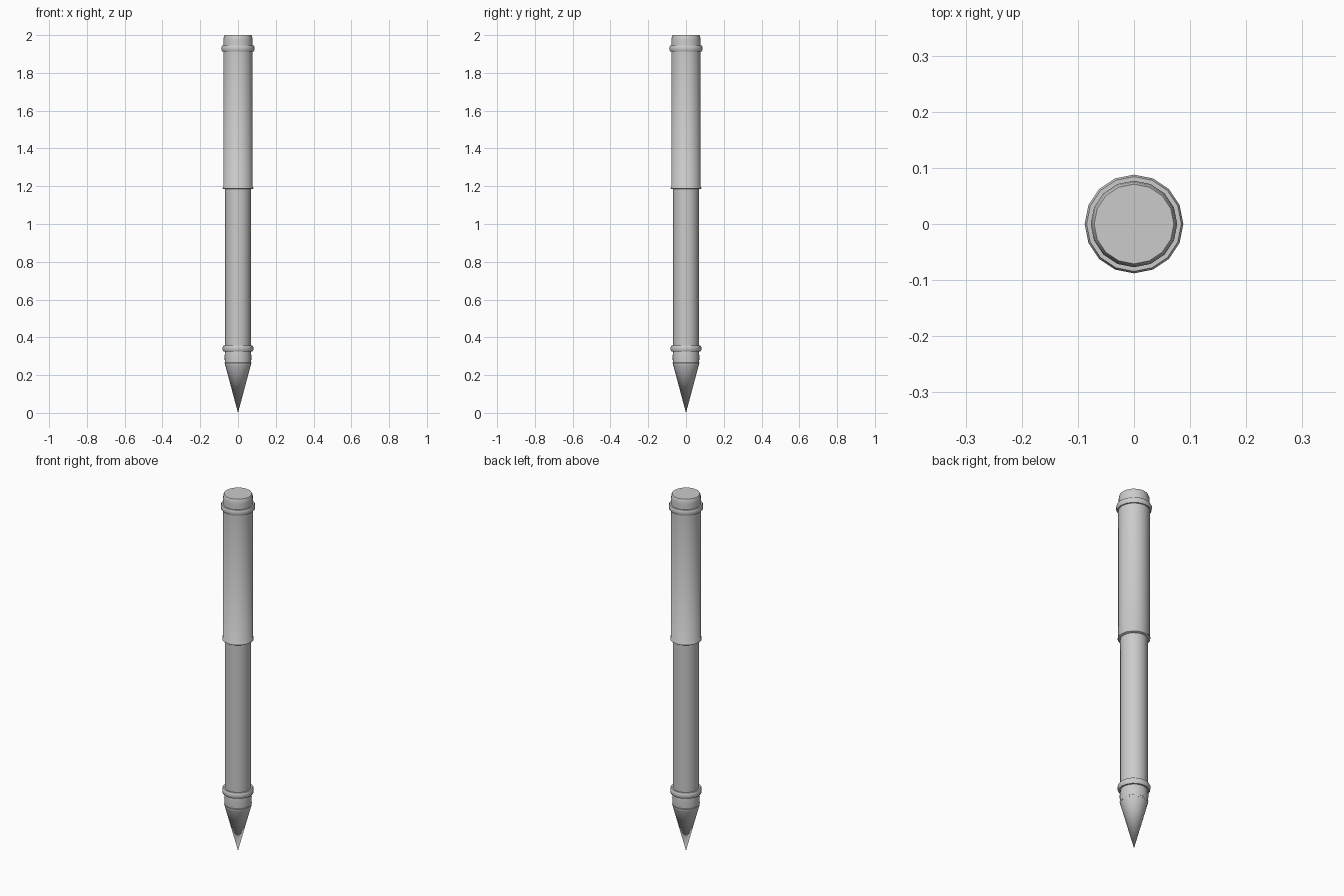
import bpy, math

if "Cube" in bpy.data.objects:
    bpy.data.objects.remove(bpy.data.objects["Cube"])

SIDES = 16


def lathe(name, profile, angle=40):
    """Spin a closed (radius, z) profile, bottom to top, around the z axis."""
    verts, faces, rings = [], [], []
    for r, z in profile:
        start = len(verts)
        n = 1 if r == 0 else SIDES
        for i in range(n):
            a = 2 * math.pi * i / SIDES
            verts.append((r * math.cos(a), r * math.sin(a), z))
        rings.append(list(range(start, start + n)))
    for lo, hi in zip(rings, rings[1:]):
        for i in range(SIDES):
            j = (i + 1) % SIDES
            if len(lo) == 1:
                faces.append((lo[0], hi[j], hi[i]))
            else:
                faces.append((lo[i], lo[j], hi[j], hi[i]))
    if len(rings[0]) > 1:
        faces.append(rings[0][::-1])
    faces.append(rings[-1])
    mesh = bpy.data.meshes.new(name)
    mesh.from_pydata(verts, [], faces)
    obj = bpy.data.objects.new(name, mesh)
    bpy.context.collection.objects.link(obj)
    bpy.ops.object.select_all(action='DESELECT')
    obj.select_set(True)
    bpy.context.view_layer.objects.active = obj
    bpy.ops.object.shade_smooth_by_angle(angle=math.radians(angle))
    return obj


def trim_ring(name, inner, outer, z, height):
    """Raised band with softened edges."""
    h = height / 2
    mid = outer - 0.3 * (outer - inner)
    lathe(name, [(inner, z - h), (mid, z - h), (outer, z - h * 0.5),
                 (outer, z + h * 0.5), (mid, z + h), (inner, z + h)], 60)


# Pointed tip and the short collar above it
lathe("tip", [(0, 0.0), (0.071, 0.265), (0.066, 0.27)])
lathe("tip_collar", [(0.069, 0.255), (0.071, 0.30), (0.067, 0.335)])

# Lower barrel
lathe("barrel", [(0.068, 0.33), (0.068, 1.20)])

# Cap sleeve with a thin lip at its lower edge
lathe("cap", [(0.076, 1.184), (0.081, 1.187), (0.081, 1.193),
              (0.078, 1.197), (0.078, 1.93)])

# Top plug with a bevelled rim
lathe("cap_top", [(0.077, 1.92), (0.077, 1.975), (0.075, 1.99), (0.071, 2.0)])

# Trim rings
trim_ring("barrel_ring", 0.066, 0.081, 0.341, 0.032)
trim_ring("cap_ring", 0.076, 0.088, 1.929, 0.030)
